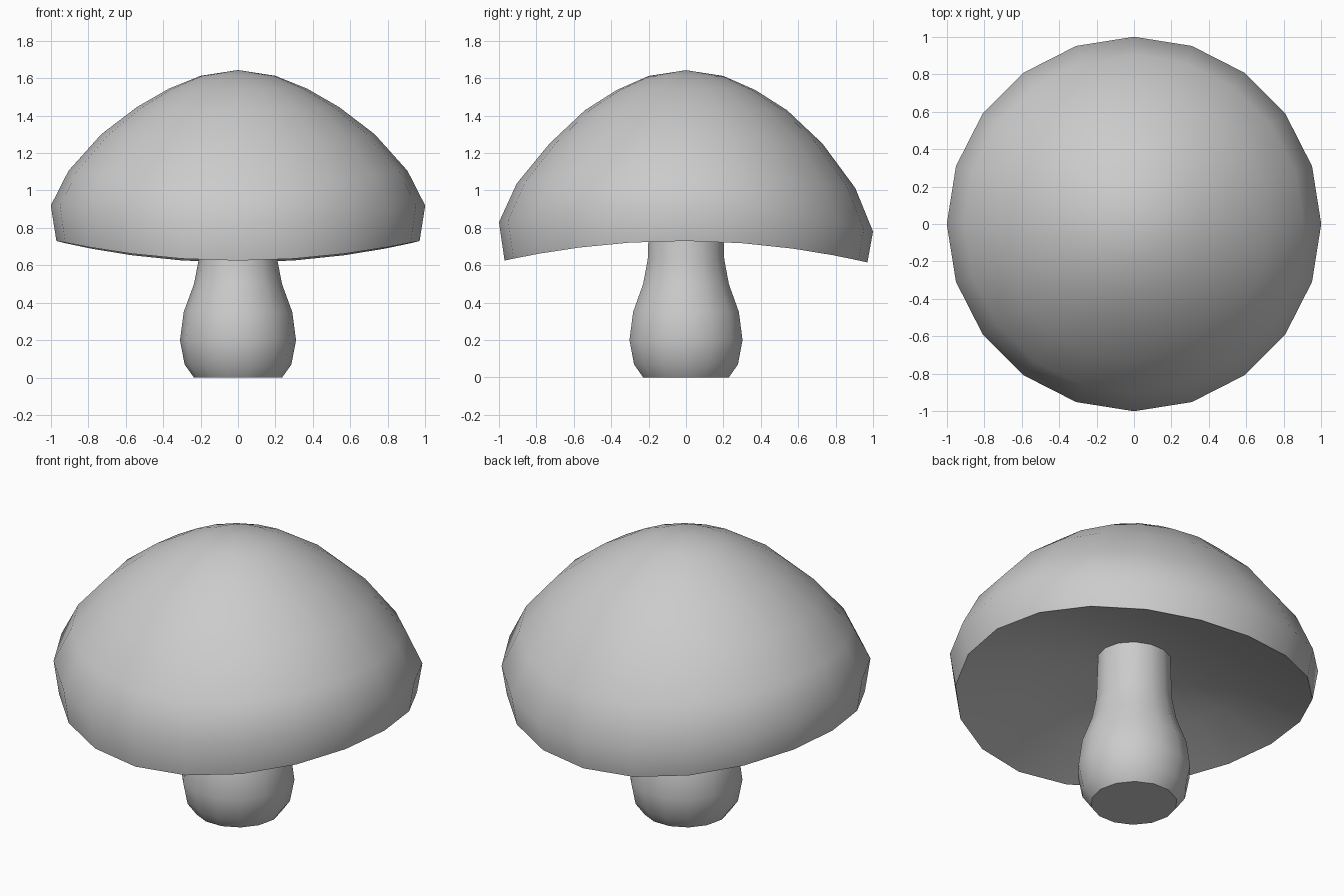
import bpy, bmesh
from math import cos, sin, tau, radians

if "Cube" in bpy.data.objects:
    bpy.data.objects.remove(bpy.data.objects["Cube"])


def lathe(name, profile, sides, offset=0.0):
    """Rings of (radius, z, saddle wave, y tilt), closed at both ends."""
    bm = bmesh.new()
    rings = []
    for r, z, wave, tilt in profile:
        if r == 0:
            rings.append([bm.verts.new((0, 0, z))] * sides)
            continue
        ring = []
        for i in range(sides):
            a = tau * i / sides + offset
            ring.append(bm.verts.new((r * cos(a), r * sin(a),
                                      z + wave * cos(2 * a) + tilt * sin(a))))
        rings.append(ring)
    for lo, hi in zip(rings, rings[1:]):
        for i in range(sides):
            j = (i + 1) % sides
            quad = list(dict.fromkeys((lo[i], lo[j], hi[j], hi[i])))
            bm.faces.new(quad)
    bmesh.ops.recalc_face_normals(bm, faces=bm.faces)
    mesh = bpy.data.meshes.new(name)
    bm.to_mesh(mesh)
    bm.free()
    obj = bpy.data.objects.new(name, mesh)
    bpy.context.collection.objects.link(obj)
    bpy.ops.object.select_all(action='DESELECT')
    obj.select_set(True)
    bpy.context.view_layer.objects.active = obj
    bpy.ops.object.shade_smooth_by_angle(angle=radians(50))
    return obj


# Stem: bulbous foot narrowing to a neck tucked into the cap
lathe("stem", [
    (0, 0, 0, 0), (0.235, 0, 0, 0), (0.285, 0.07, 0, 0),
    (0.31, 0.20, 0, 0), (0.29, 0.35, 0, 0), (0.235, 0.50, 0, 0),
    (0.21, 0.63, 0, 0), (0.20, 0.92, 0, 0), (0, 0.92, 0, 0)], 14)

# Cap: shallow hollow underside, saddle-waved rim, domed top
lathe("cap", [
    (0, 0.91, 0, 0), (0.25, 0.89, 0.005, 0), (0.62, 0.80, 0.025, 0),
    (0.97, 0.675, 0.055, -0.005), (1.0, 0.862, 0.057, -0.025),
    (0.905, 1.065, 0.04, -0.012), (0.73, 1.275, 0.025, 0),
    (0.54, 1.437, 0.008, 0), (0.37, 1.54, 0.003, 0),
    (0.2, 1.612, 0, 0), (0, 1.643, 0, 0)], 20)
